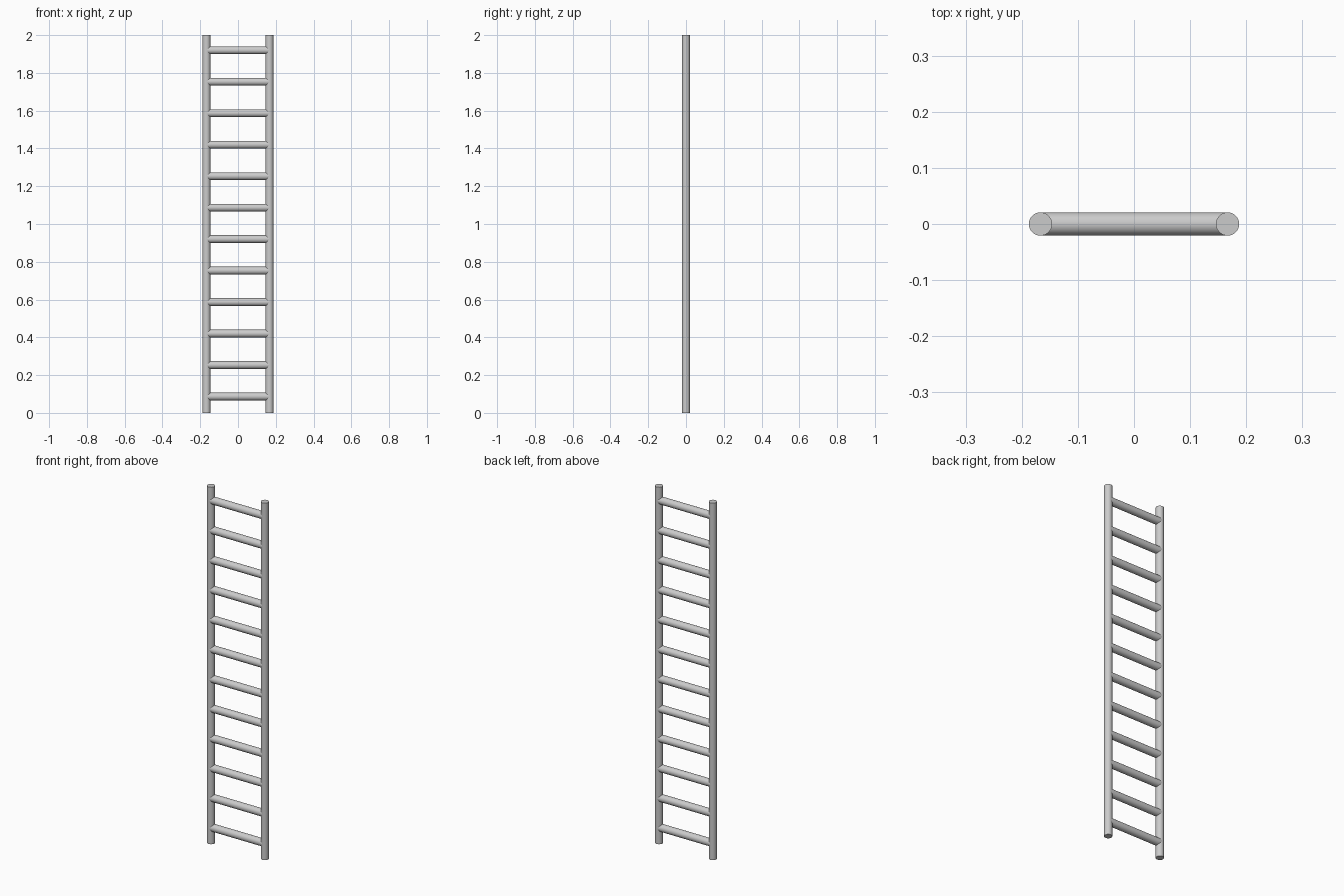
import bpy
from math import pi, radians

if "Cube" in bpy.data.objects:
    bpy.data.objects.remove(bpy.data.objects["Cube"])

RADIUS = 0.0207
RAIL_X = 0.1667
HEIGHT = 2.0
RUNGS = 12
STEP = HEIGHT / RUNGS


def tube(name, length, location, rotation=(0, 0, 0)):
    bpy.ops.mesh.primitive_cylinder_add(vertices=32, radius=RADIUS, depth=length,
                                        location=location, rotation=rotation)
    obj = bpy.context.object
    obj.name = name
    bpy.ops.object.shade_smooth_by_angle(angle=radians(30))
    return obj


# Upright side rails
for side, x in (("left", -RAIL_X), ("right", RAIL_X)):
    tube(f"{side}_rail", HEIGHT, (x, 0, HEIGHT / 2))

# Evenly spaced rungs, ending inside the rails
for i in range(RUNGS):
    tube(f"rung_{i + 1}", 2 * RAIL_X, (0, 0, 0.0865 + i * STEP), (0, pi / 2, 0))
